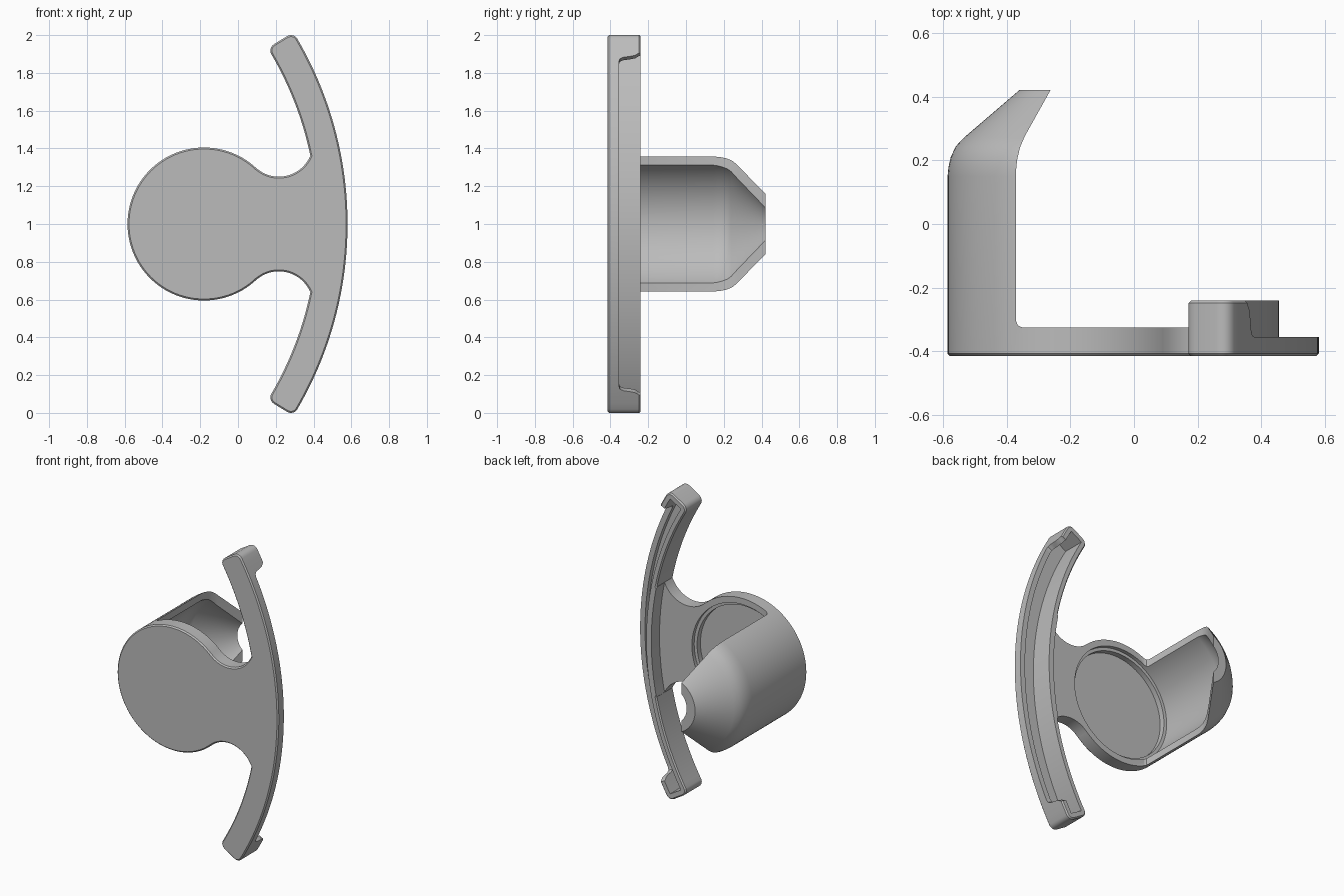
import bpy, bmesh
from math import sin, cos, radians, asin, degrees

old = bpy.data.objects.get("Cube")
if old:
    bpy.data.objects.remove(old, do_unlink=True)

grey = bpy.data.materials.new("plain grey")
grey.use_nodes = True
grey.diffuse_color = (0.5, 0.5, 0.5, 1)
grey.node_tree.nodes["Principled BSDF"].inputs["Base Color"].default_value = (0.5, 0.5, 0.5, 1)

FRONT, NECK, LOW, BACK = -0.415, -0.325, -0.355, -0.24   # depth levels
BOW_X, BOW_IN, BOW_OUT, BOW_END = -1.36, 1.78, 1.94, 31.55
DISC_X, DISC_R = -0.18, 0.405


def loft(name, rings, chamfer=0):
    """Solid through rings of equal point count, capped at both ends."""
    bm = bmesh.new()
    rows = [[bm.verts.new(p) for p in ring] for ring in rings]
    n = len(rows[0])
    for a, b in zip(rows, rows[1:]):
        for i in range(n):
            j = (i + 1) % n
            bm.faces.new((a[i], a[j], b[j], b[i]))
    bm.faces.new(rows[0][::-1])
    bm.faces.new(rows[-1])
    bmesh.ops.recalc_face_normals(bm, faces=bm.faces)
    if chamfer:
        rim = [e for e in bm.edges if abs(e.verts[0].co.y - e.verts[1].co.y) < 1e-6]
        bmesh.ops.bevel(bm, geom=rim, offset=chamfer, segments=1,
                        affect='EDGES', clamp_overlap=False)
    mesh = bpy.data.meshes.new(name)
    bm.to_mesh(mesh)
    bm.free()
    mesh.materials.append(grey)
    ob = bpy.data.objects.new(name, mesh)
    bpy.context.collection.objects.link(ob)
    return ob


def extrude_y(name, outline, y0, y1, chamfer=0):
    return loft(name, [[(x, y, z) for x, z in outline] for y in (y0, y1)], chamfer)


def revolve(name, profile, steps=96):
    turn = [radians(360 * i / steps) for i in range(steps)]
    return loft(name, [[(DISC_X + r * cos(a), y, 1 + r * sin(a)) for a in turn]
                       for r, y in profile])


def combine(target, other, operation):
    mod = target.modifiers.new("combine", 'BOOLEAN')
    mod.operation, mod.object, mod.solver = operation, other, 'EXACT'
    bpy.context.view_layer.objects.active = target
    bpy.ops.object.modifier_apply(modifier=mod.name)
    bpy.data.objects.remove(other, do_unlink=True)


def bow(r, deg):
    return BOW_X + r * cos(radians(deg)), 1 + r * sin(radians(deg))


def steps(a, b, n):
    return [a + (b - a) * i / n for i in range(n + 1)]


def bow_sweep(name, r0, r1, floors, top):
    """Cutter along the bow, with a floor depth for each angle."""
    rings = []
    for deg, y in floors:
        (xa, za), (xb, zb) = bow(r0, deg), bow(r1, deg)
        rings.append([(xa, y, za), (xb, y, zb), (xb, top, zb), (xa, top, za)])
    return loft(name, rings)


# Upper half of the front outline: bow, rounded tip, neck curve, disc
round_r = 0.04
tip = degrees(round_r / BOW_OUT)
cusp = degrees(asin(0.36 / BOW_IN))
half = [bow(BOW_OUT, d) for d in steps(0, BOW_END - tip, 30)]
for a in steps(15, 90, 5):
    a = radians(a)
    half.append(bow(BOW_OUT - round_r * (1 - cos(a)), BOW_END - tip * (1 - sin(a))))
for a in steps(90, 15, 5):
    a = radians(a)
    half.append(bow(BOW_IN + round_r * (1 - cos(a)), BOW_END - tip * (1 - sin(a))))
half += [bow(BOW_IN, d) for d in steps(BOW_END - tip, cusp, 20)]
for i, d in enumerate(steps(-22, -132.2, 18)):
    r = 0.1866 - 0.0116 * i / 18
    if i:
        half.append((0.21 + r * cos(radians(d)), 1.43 + r * sin(radians(d))))
half += [(DISC_X + 0.38 * cos(radians(d)), 1 + 0.38 * sin(radians(d)))
         for d in steps(48, 180, 40)]
outline = half + [(x, 2 - z) for x, z in half[-2:0:-1]]
body = extrude_y("wall_hook", outline, FRONT, BACK, 0.008)

# Lower the neck and disc behind the bow
neck_cut = [bow(BOW_IN - 0.001, d) for d in steps(-11.8, 11.8, 20)]
neck_cut += [(0.2, 1.5), (-0.8, 1.5), (-0.8, 0.5), (0.2, 0.5)]
combine(body, extrude_y("neck_cutter", neck_cut, NECK, 0), 'DIFFERENCE')

# Channel along the back of the bow
channel = [(d, -0.385) for d in steps(-30.4, 30.4, 60)]
combine(body, bow_sweep("channel_cutter", 1.815, 1.905, channel, 0), 'DIFFERENCE')

# Low outer wall, rising in an S curve at both tips
rise = [(27.9, -0.23), (27.8, -0.25), (27.4, -0.27), (27.2, -0.3),
        (27.1, -0.33), (26.8, -0.35), (26.3, LOW)]
low = [(-d, y) for d, y in rise] + [(d, LOW) for d in steps(-26, 26, 52)] + rise[::-1]
combine(body, bow_sweep("low_wall_cutter", 1.85, 2.1, low, -0.1), 'DIFFERENCE')

# Round cup with a tapered end, cut away to leave one side
cup = revolve("cup", [(DISC_R - 0.008, FRONT), (DISC_R, FRONT + 0.008), (DISC_R, 0.15),
                      (0.402, 0.18), (0.395, 0.21), (0.38, 0.243), (0.355, 0.27),
                      (0.18, 0.42)])
side = [(-0.35, NECK), (-0.364, -0.319), (-0.37, -0.305), (-0.37, 0.17), (-0.367, 0.2),
        (-0.358, 0.24), (-0.343, 0.275), (-0.262, 0.42), (-0.262, 0.5), (0.5, 0.5), (0.5, NECK)]
combine(cup, loft("side_cutter", [[(x, y, z) for x, y in side] for z in (0.4, 1.6)]),
        'DIFFERENCE')
combine(body, cup, 'UNION')

# Hollow inside, with a stepped recess in the disc
hollow = revolve("hollow_cutter", [(0.345, -0.385), (0.345, -0.35), (0.365, -0.349),
                                   (0.365, 0.145), (0.362, 0.17), (0.355, 0.195),
                                   (0.344, 0.22), (0.329, 0.24), (0.084, 0.45)])
combine(body, hollow, 'DIFFERENCE')

# Smooth curved walls, crisp edges
bpy.ops.object.select_all(action='DESELECT')
body.select_set(True)
bpy.context.view_layer.objects.active = body
bpy.ops.object.shade_smooth_by_angle(angle=radians(30))
